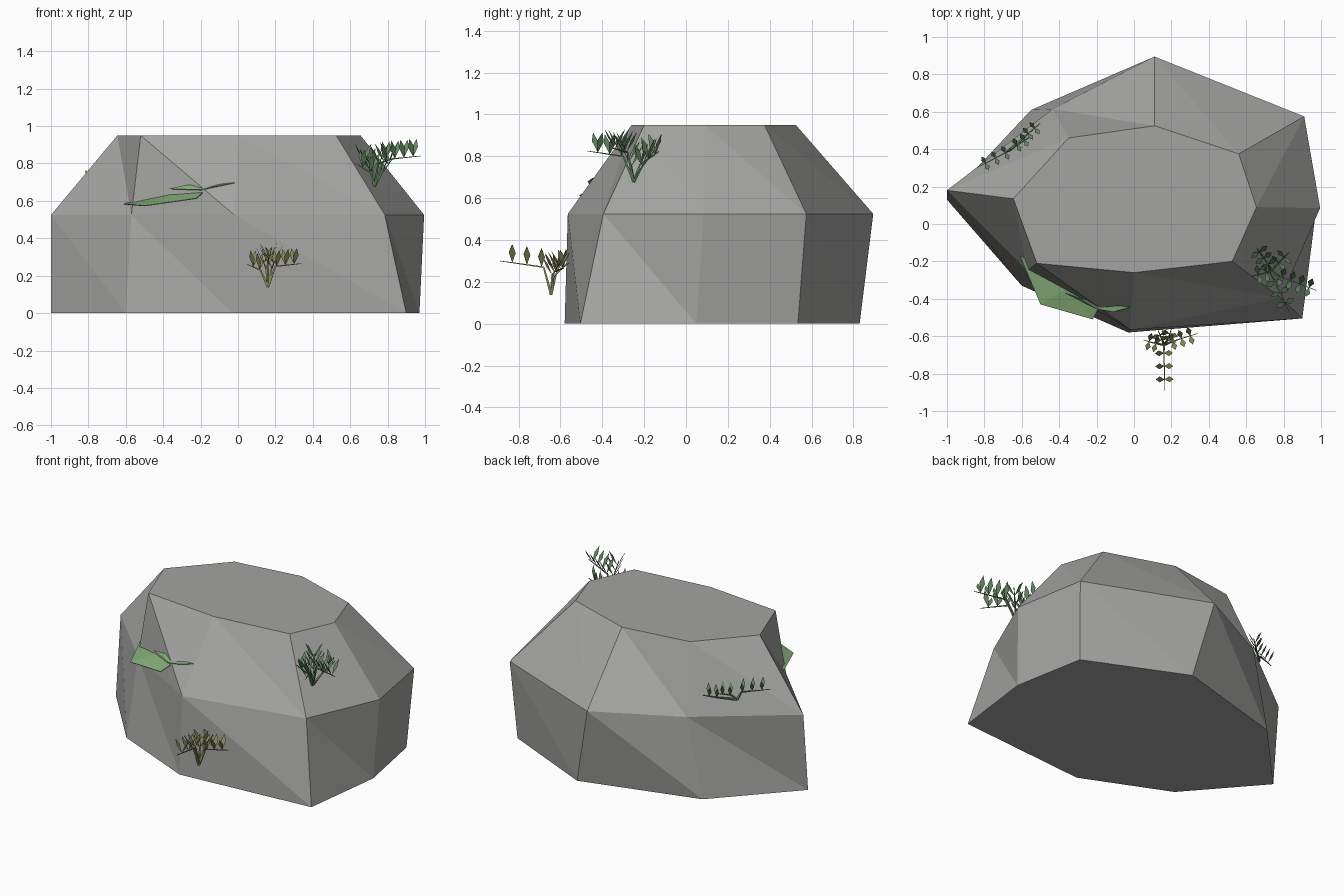
import bpy
import bmesh
from mathutils import Vector

default_cube = bpy.data.objects.get("Cube")
if default_cube:
    bpy.data.objects.remove(default_cube, do_unlink=True)


def make_material(name, colour):
    material = bpy.data.materials.new(name)
    material.use_nodes = True
    material.diffuse_color = (*colour, 1)
    shader = material.node_tree.nodes["Principled BSDF"]
    shader.inputs["Base Color"].default_value = (*colour, 1)
    shader.inputs["Roughness"].default_value = 0.9
    return material


stone_grey = make_material("stone grey", (0.37, 0.37, 0.36))
leaf_green = make_material("leaf green", (0.23, 0.42, 0.19))
shrub_green = make_material("shrub green", (0.13, 0.25, 0.12))
dry_olive = make_material("dry olive", (0.25, 0.25, 0.1))


def make_object(name, bm, material):
    mesh = bpy.data.meshes.new(name)
    bm.to_mesh(mesh)
    bm.free()
    mesh.materials.append(material)
    obj = bpy.data.objects.new(name, mesh)
    bpy.context.collection.objects.link(obj)
    return obj


# Rock: three irregular eight-sided outlines, joined by triangles
bottom_outline = [(-1, .13), (-.6, -.33), (-.03, -.58), (.9, -.505),
                  (.97, .05), (.88, .535), (.23, .83), (-.55, .61)]
middle_outline = [(-1, .18), (-.57, -.25), (-.02, -.565), (.785, -.395),
                  (.995, .085), (.91, .575), (.11, .895), (-.435, .615)]
top_outline = [(-.645, .135), (-.52, -.21), (0, -.26), (.525, -.2),
               (.655, .09), (.56, .375), (.11, .525), (-.35, .46)]


def build_rock():
    bm = bmesh.new()
    levels = ((bottom_outline, 0), (middle_outline, .525), (top_outline, .95))
    rings = [[bm.verts.new((x, y, z)) for x, y in outline]
             for outline, z in levels]
    for lower, upper in zip(rings, rings[1:]):
        for i in range(len(lower)):
            j = (i + 1) % len(lower)
            bm.faces.new((lower[i], lower[j], upper[i]))
            bm.faces.new((lower[j], upper[j], upper[i]))
    bm.faces.new(rings[-1])
    bm.faces.new(reversed(rings[0]))
    bmesh.ops.recalc_face_normals(bm, faces=bm.faces[:])
    return make_object("rock", bm, stone_grey)


# Shrubs: thin stems that bend outwards and carry pairs of upright leaflets
def add_stem(bm, start, end, start_radius, end_radius):
    direction = (end - start).normalized()
    side = direction.orthogonal().normalized()
    other = direction.cross(side)
    rings = []
    for centre, radius in ((start, start_radius), (end, end_radius)):
        rings.append([bm.verts.new(centre + radius * offset)
                      for offset in (side, other, -side, -other)])
    for i in range(4):
        j = (i + 1) % 4
        bm.faces.new((rings[0][i], rings[0][j], rings[1][j], rings[1][i]))


def add_leaflet(bm, root, along, outward, length):
    tip = root + outward * length
    middle = root + outward * length * 0.55
    half_width = along * length * 0.16
    points = (root, middle + half_width, tip, middle - half_width)
    bm.faces.new([bm.verts.new(p) for p in points])


def add_frond(bm, base, elbow, tip, pairs, length):
    base, elbow, tip = Vector(base), Vector(elbow), Vector(tip)
    add_stem(bm, base, elbow, 0.009, 0.005)
    add_stem(bm, elbow, tip, 0.005, 0.002)
    along = (tip - elbow).normalized()
    side = along.cross(Vector((0, 0, 1))).normalized()
    for i in range(pairs):
        root = elbow.lerp(tip, i / pairs + 0.05)
        for sign in (-1, 1):
            outward = (Vector((0, 0, 1)) + side * sign * 0.55).normalized()
            add_leaflet(bm, root, along, outward, length)


def build_shrub(name, base, fronds, material, length):
    bm = bmesh.new()
    for elbow, tip, pairs in fronds:
        add_frond(bm, base, elbow, tip, pairs, length)
    return make_object(name, bm, material)


# Low leaves: broad thin blades poking out of the side
def build_blade(name, outline):
    bm = bmesh.new()
    bm.faces.new([bm.verts.new(p) for p in outline])
    bmesh.ops.triangulate(bm, faces=bm.faces[:])
    blade = make_object(name, bm, leaf_green)
    thickness = blade.modifiers.new("thickness", "SOLIDIFY")
    thickness.thickness = 0.004
    return blade


build_rock()

build_shrub("front_shrub", (.16, -.645, .14), [
    ((.16, -.68, .27), (.165, -.89, .3), 3),
    ((.2, -.63, .25), (.34, -.585, .265), 3),
    ((.12, -.64, .23), (.05, -.62, .26), 2),
    ((.15, -.62, .24), (.13, -.57, .29), 2),
    ((.18, -.62, .24), (.2, -.56, .29), 2),
], dry_olive, 0.1)

build_shrub("side_shrub", (.73, -.25, .68), [
    ((.78, -.28, .82), (.975, -.355, .84), 4),
    ((.75, -.3, .8), (.83, -.47, .825), 3),
    ((.72, -.22, .76), (.65, -.12, .83), 3),
    ((.71, -.26, .75), (.63, -.28, .8), 2),
    ((.77, -.21, .75), (.83, -.15, .83), 2),
], shrub_green, 0.11)

build_shrub("back_shrub", (-.66, .4, .62), [
    ((-.68, .385, .67), (-.84, .3, .7), 3),
    ((-.63, .42, .65), (-.55, .47, .66), 2),
    ((-.57, .48, .64), (-.5, .54, .66), 2),
], shrub_green, 0.085)

build_blade("large_leaf", [
    (-.61, -.17, .585), (-.5, -.43, .575), (-.22, -.51, .615),
    (-.19, -.45, .645), (-.35, -.34, .64), (-.52, -.22, .61)])
build_blade("small_leaf", [
    (-.37, -.37, .665), (-.2, -.455, .66), (-.11, -.47, .68),
    (-.02, -.445, .698), (-.1, -.435, .69), (-.28, -.4, .685)])
